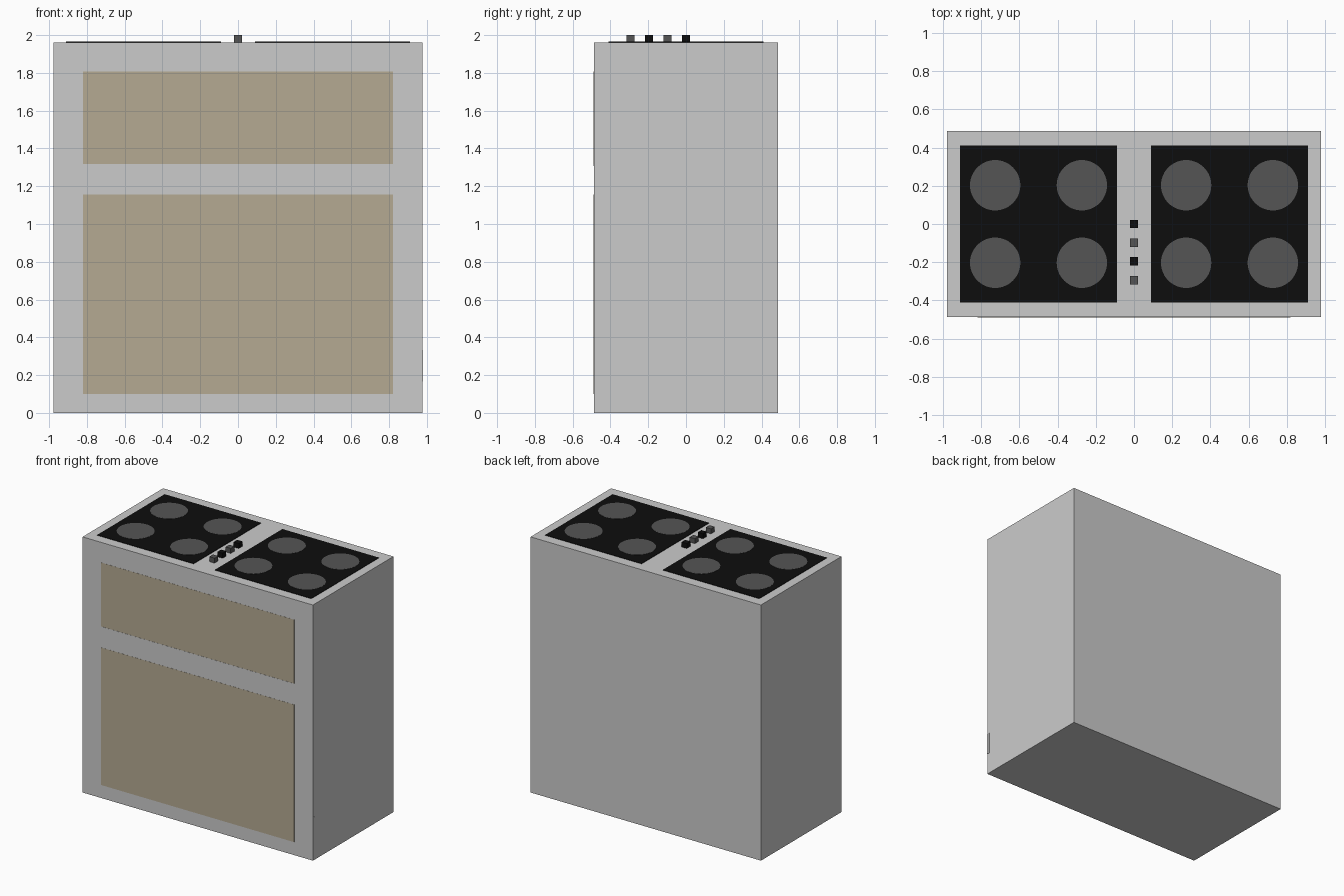
import bpy
import bmesh
from mathutils import Matrix

if "Cube" in bpy.data.objects:
    bpy.data.objects.remove(bpy.data.objects["Cube"])


def material(name, rgb):
    m = bpy.data.materials.new(name)
    m.diffuse_color = (*rgb, 1)
    m.use_nodes = True
    m.node_tree.nodes["Principled BSDF"].inputs["Base Color"].default_value = m.diffuse_color
    return m


TAN = material("tan_panel", (0.46, 0.40, 0.29))
BLACK = material("black_glass", (0.004, 0.004, 0.004))
DARK = material("dark_grey", (0.09, 0.09, 0.09))


def finish(bm, name, mat):
    mesh = bpy.data.meshes.new(name)
    bm.to_mesh(mesh)
    bm.free()
    if mat:
        mesh.materials.append(mat)
    obj = bpy.data.objects.new(name, mesh)
    bpy.context.collection.objects.link(obj)
    return obj


def box(name, lo, hi, mat=None):
    size = [b - a for a, b in zip(lo, hi)]
    mid = [(a + b) / 2 for a, b in zip(lo, hi)]
    bm = bmesh.new()
    bmesh.ops.create_cube(bm, size=1, matrix=Matrix.Translation(mid) @ Matrix.Diagonal((*size, 1)))
    return finish(bm, name, mat)


def disc(name, x, y, z, radius, height, mat):
    bm = bmesh.new()
    bmesh.ops.create_cone(bm, cap_ends=True, segments=48, radius1=radius, radius2=radius,
                          depth=height, matrix=Matrix.Translation((x, y, z + height / 2)))
    return finish(bm, name, mat)


W, D, H = 0.978, 0.488, 1.962

# Cabinet
box("cabinet", (-W, -D, 0), (W, D, H))

# Front panels and the thin lip under the upper one
box("oven_door", (-0.82, -D - 0.001, 0.10), (0.82, -D + 0.01, 1.155), TAN)
box("upper_door", (-0.82, -D - 0.001, 1.317), (0.82, -D + 0.01, 1.807), TAN)
box("upper_door_lip", (-0.82, -D - 0.002, 1.308), (0.815, -D + 0.01, 1.317))

# Small plate low on the right side
box("side_plate", (W - 0.01, -D, 0.165), (W + 0.002, -0.466, 0.332))

# Two glass hobs, each with four burners
for side, label in ((-1, "left"), (1, "right")):
    x0, x1 = sorted((side * 0.09, side * 0.91))
    box(f"{label}_hob", (x0, -0.41, H - 0.005), (x1, 0.41, H + 0.003), BLACK)
    for i, x in enumerate((0.273, 0.727)):
        for j, y in enumerate((-0.203, 0.203)):
            disc(f"{label}_burner_{i * 2 + j + 1}", side * x, y, H + 0.002, 0.132, 0.002, DARK)

# Row of square knobs between the hobs
for i in range(4):
    y = -0.098 * i
    box(f"knob_{i + 1}", (-0.022, y - 0.022, H - 0.003), (0.022, y + 0.022, 2.0),
        DARK if i % 2 else BLACK)
